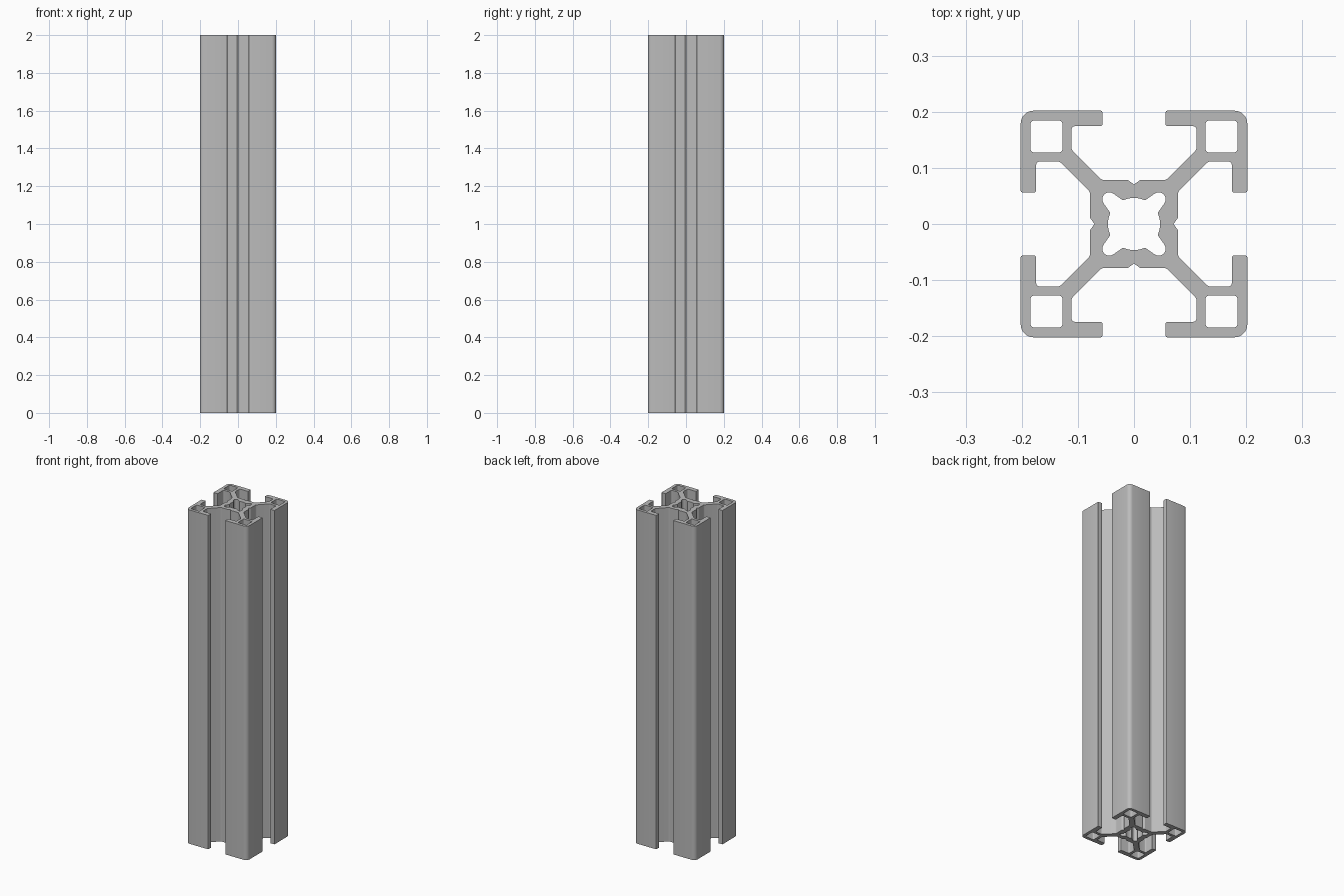
import bpy
import bmesh
import math
from mathutils import Vector

LENGTH = 2.0

cube = bpy.data.objects.get("Cube")
if cube:
    bpy.data.objects.remove(cube, do_unlink=True)

aluminium = bpy.data.materials.new("grey aluminium")
aluminium.use_nodes = True
colour = (0.5, 0.5, 0.5, 1)
aluminium.diffuse_color = colour
aluminium.node_tree.nodes["Principled BSDF"].inputs["Base Color"].default_value = colour


def fillet(corners, steps=5):
    """Round each (x, y, radius) corner of a closed outline."""
    points = []
    for i, (x, y, radius) in enumerate(corners):
        p = Vector((x, y))
        a = (Vector(corners[i - 1][:2]) - p).normalized()
        b = (Vector(corners[(i + 1) % len(corners)][:2]) - p).normalized()
        if radius == 0:
            points.append(p)
            continue
        half = a.angle(b) / 2
        centre = p + (a + b).normalized() * radius / math.sin(half)
        start = p + a * radius / math.tan(half) - centre
        end = p + b * radius / math.tan(half) - centre
        sweep = start.angle_signed(end)
        for k in range(steps + 1):
            t = -sweep * k / steps
            c, s = math.cos(t), math.sin(t)
            points.append(centre + Vector((c * start.x - s * start.y,
                                           s * start.x + c * start.y)))
    return points


def eightfold(octant):
    """Mirror an octant about the diagonal, then turn it four times."""
    quarter = octant + [(y, x, r) for x, y, r in octant[-2:0:-1]]
    outline = []
    for _ in range(4):
        outline += quarter
        quarter = [(y, -x, r) for x, y, r in quarter]
    return outline


# Outer outline: slot floor groove, diagonal web, T-slot lip, rounded corner
outer = fillet(eightfold([
    (0, 0.0705, 0), (0.0105, 0.078, 0.003), (0.057, 0.078, 0.012),
    (0.1115, 0.1325, 0.01), (0.1115, 0.1745, 0.007), (0.056, 0.1745, 0.004),
    (0.056, 0.202, 0.004), (0.202, 0.202, 0.023)]))

# Central bore: a circle with four round lobes on the diagonals
bore_octant = []
for k in range(6):
    a = math.radians(90 - 5 * k)
    bore_octant.append((0.0465 * math.cos(a), 0.0465 * math.sin(a), 0))
for k in range(7):
    a = math.radians(126 - 13.5 * k)
    bore_octant.append((0.044 + 0.0125 * math.cos(a), 0.044 + 0.0125 * math.sin(a), 0))
loops = [outer, fillet(eightfold(bore_octant))]

# Square hollow in each corner
low, high, radius = 0.1275, 0.1845, 0.007
for sx in (-1, 1):
    for sy in (-1, 1):
        loops.append(fillet([(sx * x, sy * y, radius) for x, y in
                             ((low, low), (high, low), (high, high), (low, high))]))

# Fill the section and extrude it to full length
bm = bmesh.new()
edges = []
for loop in loops:
    verts = [bm.verts.new((p.x, p.y, 0)) for p in loop]
    edges += [bm.edges.new((verts[i - 1], verts[i])) for i in range(len(verts))]
bmesh.ops.triangle_fill(bm, use_beauty=True, use_dissolve=False, edges=edges)
top = bmesh.ops.extrude_face_region(bm, geom=bm.faces[:], use_keep_orig=True)["geom"]
bmesh.ops.translate(bm, vec=(0, 0, LENGTH),
                    verts=[g for g in top if isinstance(g, bmesh.types.BMVert)])
bmesh.ops.recalc_face_normals(bm, faces=bm.faces[:])

mesh = bpy.data.meshes.new("slotted_extrusion")
bm.to_mesh(mesh)
bm.free()
mesh.materials.append(aluminium)
rail = bpy.data.objects.new("slotted_extrusion", mesh)
bpy.context.collection.objects.link(rail)

bpy.ops.object.select_all(action="DESELECT")
rail.select_set(True)
bpy.context.view_layer.objects.active = rail
bpy.ops.object.shade_smooth_by_angle(angle=math.radians(30))
